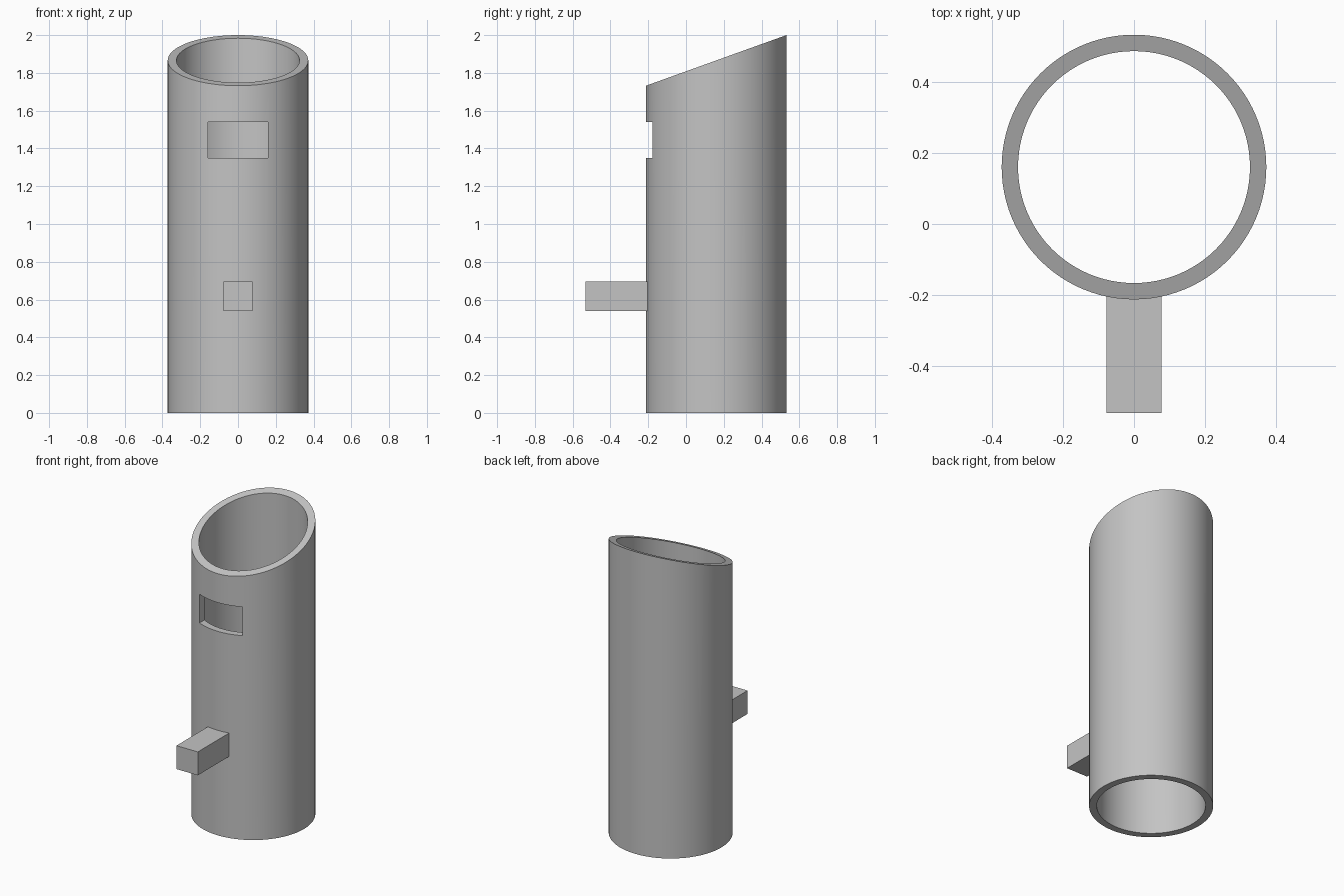
import bpy
import bmesh
from math import cos, sin, pi, radians

default = bpy.data.objects.get("Cube")
if default:
    bpy.data.objects.remove(default, do_unlink=True)

OUTER, INNER, CENTRE_Y, SEGMENTS = 0.372, 0.326, 0.16, 96
FRONT_Z, BACK_Z = 1.732, 2.0

grey = bpy.data.materials.new("plain grey")
grey.use_nodes = True
colour = (0.55, 0.55, 0.55, 1)
grey.diffuse_color = colour
grey.node_tree.nodes["Principled BSDF"].inputs["Base Color"].default_value = colour


def add_object(name, bm):
    bmesh.ops.recalc_face_normals(bm, faces=bm.faces)
    mesh = bpy.data.meshes.new(name)
    bm.to_mesh(mesh)
    bm.free()
    mesh.materials.append(grey)
    obj = bpy.data.objects.new(name, mesh)
    bpy.context.collection.objects.link(obj)
    return obj


def box(name, low, high):
    bm = bmesh.new()
    bmesh.ops.create_cube(bm, size=1)
    for v in bm.verts:
        v.co = [(a + b) / 2 + c * (b - a) for a, b, c in zip(low, high, v.co)]
    return add_object(name, bm)


def slant(y):
    # Height of the sloping rim at depth y
    t = (y - CENTRE_Y + OUTER) / (2 * OUTER)
    return FRONT_Z + t * (BACK_Z - FRONT_Z)


# Hollow tube with a slanted top
bm = bmesh.new()
loops = []
for radius, at_top in ((OUTER, False), (OUTER, True), (INNER, True), (INNER, False)):
    ring = []
    for i in range(SEGMENTS):
        a = 2 * pi * i / SEGMENTS
        y = CENTRE_Y + radius * sin(a)
        ring.append(bm.verts.new((radius * cos(a), y, slant(y) if at_top else 0)))
    loops.append(ring)
for k, ring in enumerate(loops):
    following = loops[(k + 1) % len(loops)]
    for i in range(SEGMENTS):
        j = (i + 1) % SEGMENTS
        bm.faces.new((ring[i], ring[j], following[j], following[i]))
tube = add_object("tube", bm)

# Rectangular window through the front wall
cutter = box("window_cutter", (-0.158, -0.4, 1.35), (0.158, 0.0, 1.54))
cutter.hide_render = True
cut = tube.modifiers.new("window", 'BOOLEAN')
cut.operation = 'DIFFERENCE'
cut.solver = 'EXACT'
cut.object = cutter
bpy.ops.object.select_all(action='DESELECT')
bpy.context.view_layer.objects.active = tube
tube.select_set(True)
bpy.ops.object.modifier_apply(modifier=cut.name)
bpy.data.objects.remove(cutter, do_unlink=True)
bpy.ops.object.shade_smooth_by_angle(angle=radians(30))

# Square peg on the front, ending inside the wall
box("front_peg", (-0.078, -0.532, 0.54), (0.078, -0.185, 0.695))
